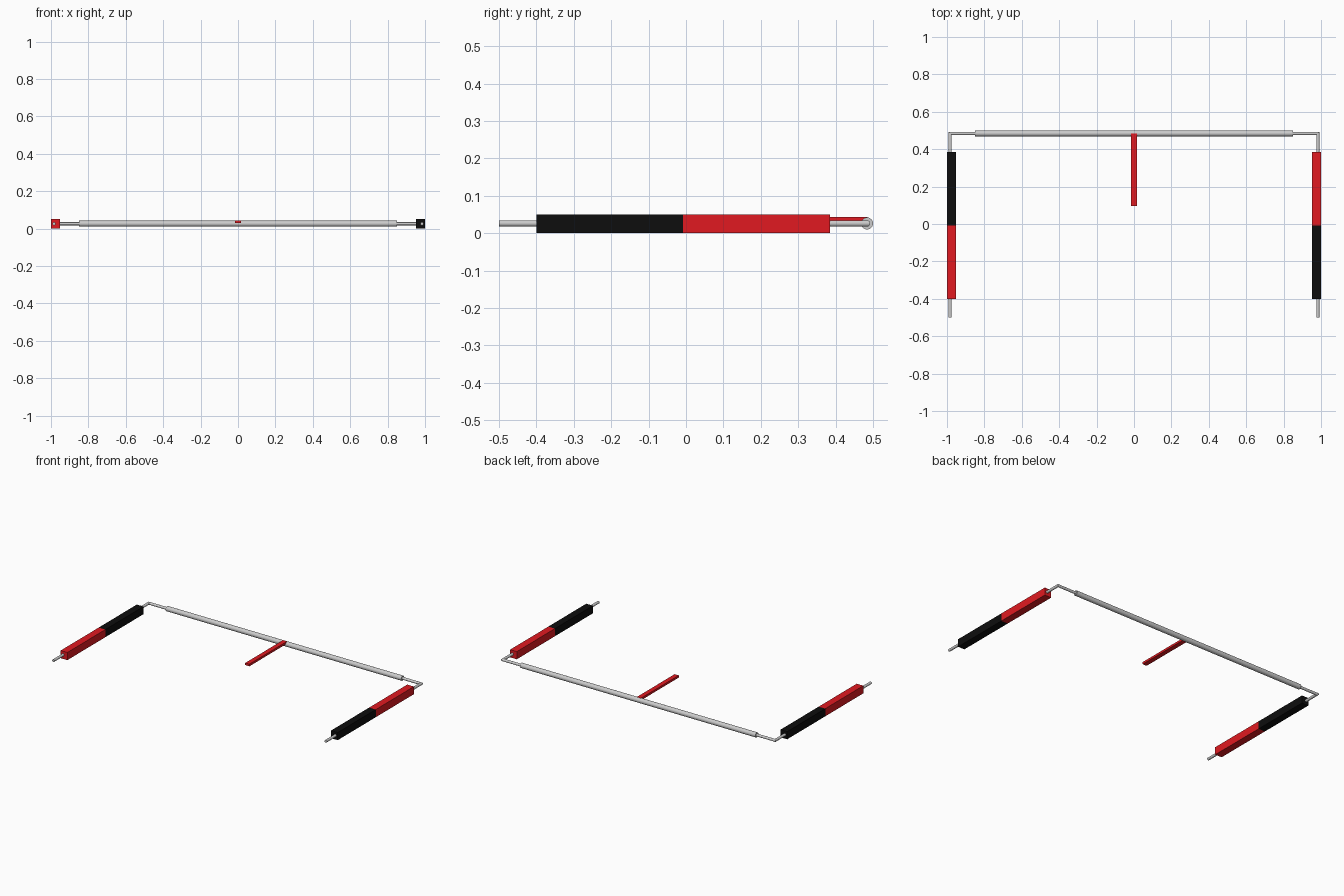
import bpy, bmesh
from math import pi, sin, cos
from mathutils import Vector

if "Cube" in bpy.data.objects:
    bpy.data.objects.remove(bpy.data.objects["Cube"])


def material(name, color):
    m = bpy.data.materials.new(name)
    m.diffuse_color = color
    m.use_nodes = True
    m.node_tree.nodes["Principled BSDF"].inputs["Base Color"].default_value = m.diffuse_color
    return m


RED = material("red", (0.75, 0.01, 0.015, 1))
BLACK = material("black", (0.004, 0.004, 0.004, 1))
Z = 0.026          # height of the rod axis
ROD_X, ROD_Y = 0.983, 0.484


def box(name, lo, hi, mat):
    lo, hi = Vector(lo), Vector(hi)
    bpy.ops.mesh.primitive_cube_add(size=1, location=(lo + hi) / 2)
    o = bpy.context.object
    o.name = name
    o.scale = hi - lo
    bpy.ops.object.transform_apply(location=False, rotation=False, scale=True)
    o.data.materials.append(mat)
    return o


def smooth(o):
    bpy.ops.object.select_all(action='DESELECT')
    o.select_set(True)
    bpy.context.view_layer.objects.active = o
    bpy.ops.object.shade_smooth_by_angle(angle=pi / 6)


# Thin U-shaped rod with mitred corners: (centre x, centre y, outward x, outward y)
r, n = 0.0085, 24
stations = [(-ROD_X, -0.5, -1, 0), (-ROD_X, ROD_Y, -1, 1),
            (ROD_X, ROD_Y, 1, 1), (ROD_X, -0.5, 1, 0)]
bm = bmesh.new()
rings = [[bm.verts.new((x + r * cos(a) * ox, y + r * cos(a) * oy, Z + r * sin(a)))
          for a in (2 * pi * i / n for i in range(n))] for x, y, ox, oy in stations]
for A, B in zip(rings, rings[1:]):
    for i in range(n):
        j = (i + 1) % n
        bm.faces.new((A[i], A[j], B[j], B[i]))
bm.faces.new(rings[0])
bm.faces.new(rings[-1])
bmesh.ops.recalc_face_normals(bm, faces=bm.faces[:])
mesh = bpy.data.meshes.new("bent_rod")
bm.to_mesh(mesh)
bm.free()
rod = bpy.data.objects.new("bent_rod", mesh)
bpy.context.collection.objects.link(rod)
smooth(rod)

# Thick sleeve on the long span
bpy.ops.mesh.primitive_cylinder_add(vertices=32, radius=0.016, depth=1.7,
                                    location=(0, ROD_Y, Z), rotation=(0, pi / 2, 0))
sleeve = bpy.context.object
sleeve.name = "sleeve"
smooth(sleeve)

# Two-coloured blocks on the arms, colours swapped from side to side
for side, s, front, back in (("left", -1, RED, BLACK), ("right", 1, BLACK, RED)):
    x0, x1 = sorted((s * 0.952, s * 1.0))
    box(side + "_block_front", (x0, -0.4, 0), (x1, -0.008, 0.05), front)
    box(side + "_block_back", (x0, -0.008, 0), (x1, 0.385, 0.05), back)

# Flat pointer in the middle
box("pointer", (-0.015, 0.096, 0.029), (0.015, 0.485, 0.043), RED)
